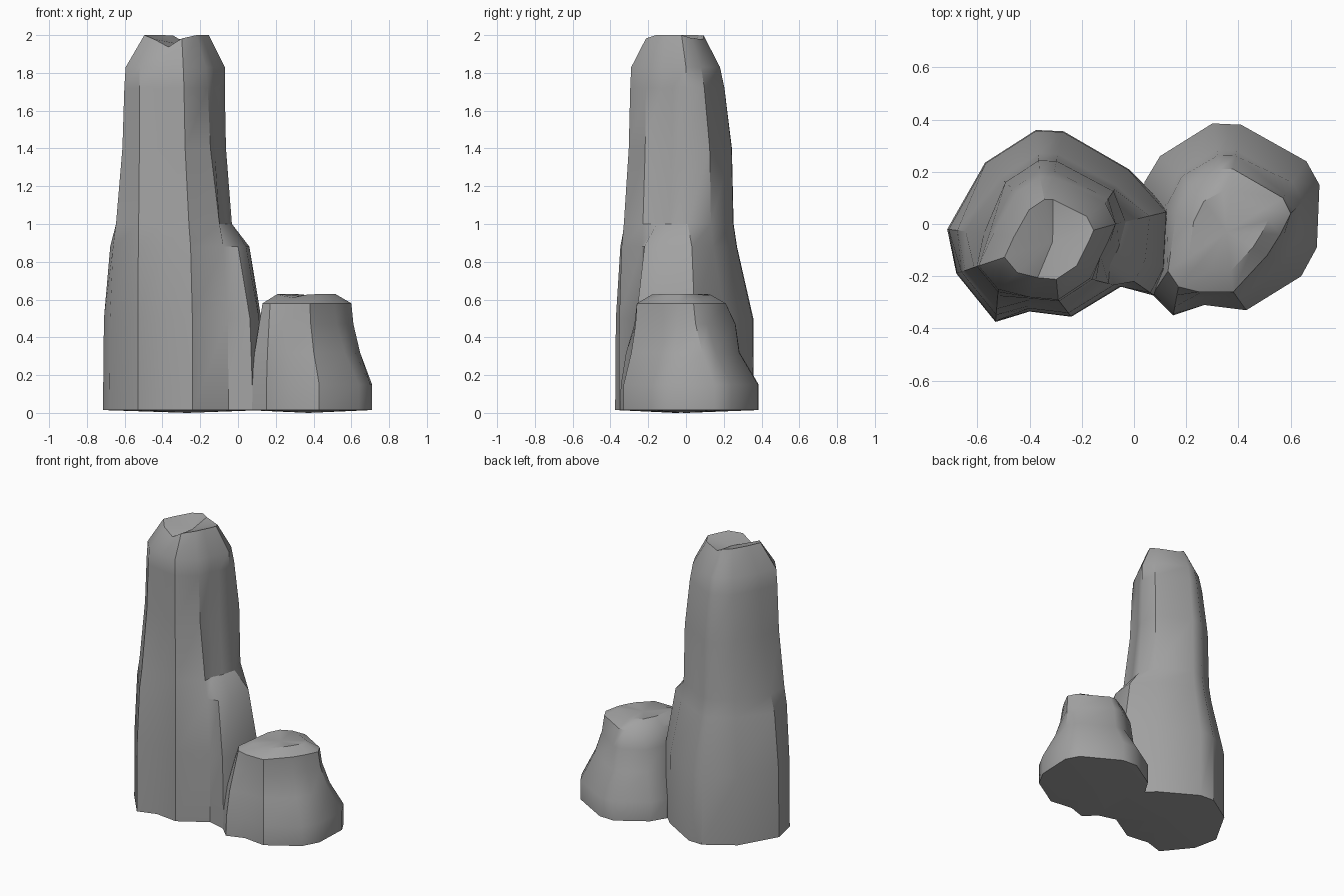
import bpy
import bmesh
import math
from mathutils import Vector

# Remove the default cube
default_cube = bpy.data.objects.get("Cube")
if default_cube:
    bpy.data.objects.remove(default_cube, do_unlink=True)

# Single stone colour
stone = bpy.data.materials.new("grey_stone")
stone.use_nodes = True
stone_colour = (0.36, 0.36, 0.36, 1)
stone.diffuse_color = stone_colour
shader = next(n for n in stone.node_tree.nodes if n.type == 'BSDF_PRINCIPLED')
shader.inputs["Base Color"].default_value = stone_colour
shader.inputs["Roughness"].default_value = 0.9

# Each side of a pillar narrows at its own pace: s = side, b = back, r = rib
SIDES = {"s": 0, "b": 1, "r": 2}


def make_pillar(name, corners, profile, cap_height):
    """Loft a foot outline into a rim outline, then close it with a twin-peaked cap."""
    bm = bmesh.new()
    count = len(corners)

    def bridge(lower, upper):
        for i in range(count):
            j = (i + 1) % count
            bm.faces.new((lower[i], lower[j], upper[j], upper[i]))

    # Wall rings
    rings = []
    for z, *narrowing in profile:
        ring = []
        for foot, rim, side in corners:
            point = Vector(foot).lerp(Vector(rim), narrowing[SIDES[side]])
            ring.append(bm.verts.new((point.x, point.y, z)))
        rings.append(ring)
    for lower, upper in zip(rings, rings[1:]):
        bridge(lower, upper)

    # Cap: two bumps either side of a slanting valley
    rim_ring = rings[-1]
    rim_z = profile[-1][0]
    middle = sum((v.co for v in rim_ring), Vector()) / count
    across = Vector((0.9, -0.43, 0))
    reach = max(abs((v.co - middle).dot(across)) for v in rim_ring)
    crown = []
    for v in rim_ring:
        offset = v.co - middle
        bump = min(1, 1.4 * abs(offset.dot(across)) / reach)
        spot = middle + offset * 0.65
        spot.z = rim_z + cap_height * (0.6 + 0.4 * bump)
        crown.append(bm.verts.new(spot))
    bridge(rim_ring, crown)
    summit = bm.verts.new(middle + Vector((0, 0, cap_height * 0.72)))

    # Slightly bulging underside
    foot_ring = rings[0]
    foot_middle = sum((v.co for v in foot_ring), Vector()) / count
    foot_middle.z = 0
    base = bm.verts.new(foot_middle)
    for i in range(count):
        j = (i + 1) % count
        bm.faces.new((crown[i], crown[j], summit))
        bm.faces.new((foot_ring[j], foot_ring[i], base))

    bmesh.ops.recalc_face_normals(bm, faces=bm.faces[:])
    mesh = bpy.data.meshes.new(name)
    bm.to_mesh(mesh)
    bm.free()
    mesh.materials.append(stone)
    pillar = bpy.data.objects.new(name, mesh)
    bpy.context.collection.objects.link(pillar)

    bpy.ops.object.select_all(action='DESELECT')
    pillar.select_set(True)
    bpy.context.view_layer.objects.active = pillar
    bpy.ops.object.shade_smooth_by_angle(angle=math.radians(35))
    return pillar


# Tall pillar with a rib that ends in a shoulder
tall_corners = [
    ((-.715, -.02), (-.54, -.04), "s"),
    ((-.68, -.19), (-.595, -.16), "s"),
    ((-.53, -.375), (-.52, -.25), "s"),
    ((-.4, -.335), (-.4, -.28), "s"),
    ((-.24, -.355), (-.29, -.29), "s"),
    ((-.05, -.24), (-.17, -.21), "s"),
    ((.08, -.275), (-.13, -.13), "r"),
    ((.13, -.18), (-.1, -.07), "r"),
    ((.14, .05), (-.07, 0), "r"),
    ((-.02, .21), (-.11, .08), "b"),
    ((-.27, .355), (-.31, .18), "b"),
    ((-.375, .36), (-.36, .18), "b"),
    ((-.57, .235), (-.45, .12), "b"),
]
tall_profile = [
    (.015, 0, 0, 0),
    (.5, .03, .02, .08),
    (.88, .22, .5, .38),
    (1, .4, .6, .82),
    (1.4, .8, .65, .97),
    (1.72, .92, .87, 1),
    (1.83, 1, 1, 1),
]
make_pillar("tall_rock_pillar", tall_corners, tall_profile, .17)

# Short stump with a flared foot
stump_corners = [
    ((.07, -.27), (.13, -.18), "r"),
    ((.15, -.35), (.17, -.24), "r"),
    ((.27, -.31), (.25, -.26), "s"),
    ((.43, -.33), (.38, -.26), "s"),
    ((.64, -.2), (.51, -.12), "s"),
    ((.7, -.09), (.56, -.04), "s"),
    ((.71, .15), (.6, .04), "s"),
    ((.66, .24), (.57, .1), "s"),
    ((.41, .38), (.38, .21), "b"),
    ((.3, .385), (.33, .21), "b"),
    ((.1, .26), (.22, .15), "b"),
    ((.04, .16), (.16, .03), "b"),
]
stump_profile = [
    (.015, 0, 0, 0),
    (.15, 0, 0, .05),
    (.32, .58, .58, .3),
    (.47, .9, .7, .7),
    (.58, 1, 1, 1),
]
make_pillar("short_rock_stump", stump_corners, stump_profile, .05)
